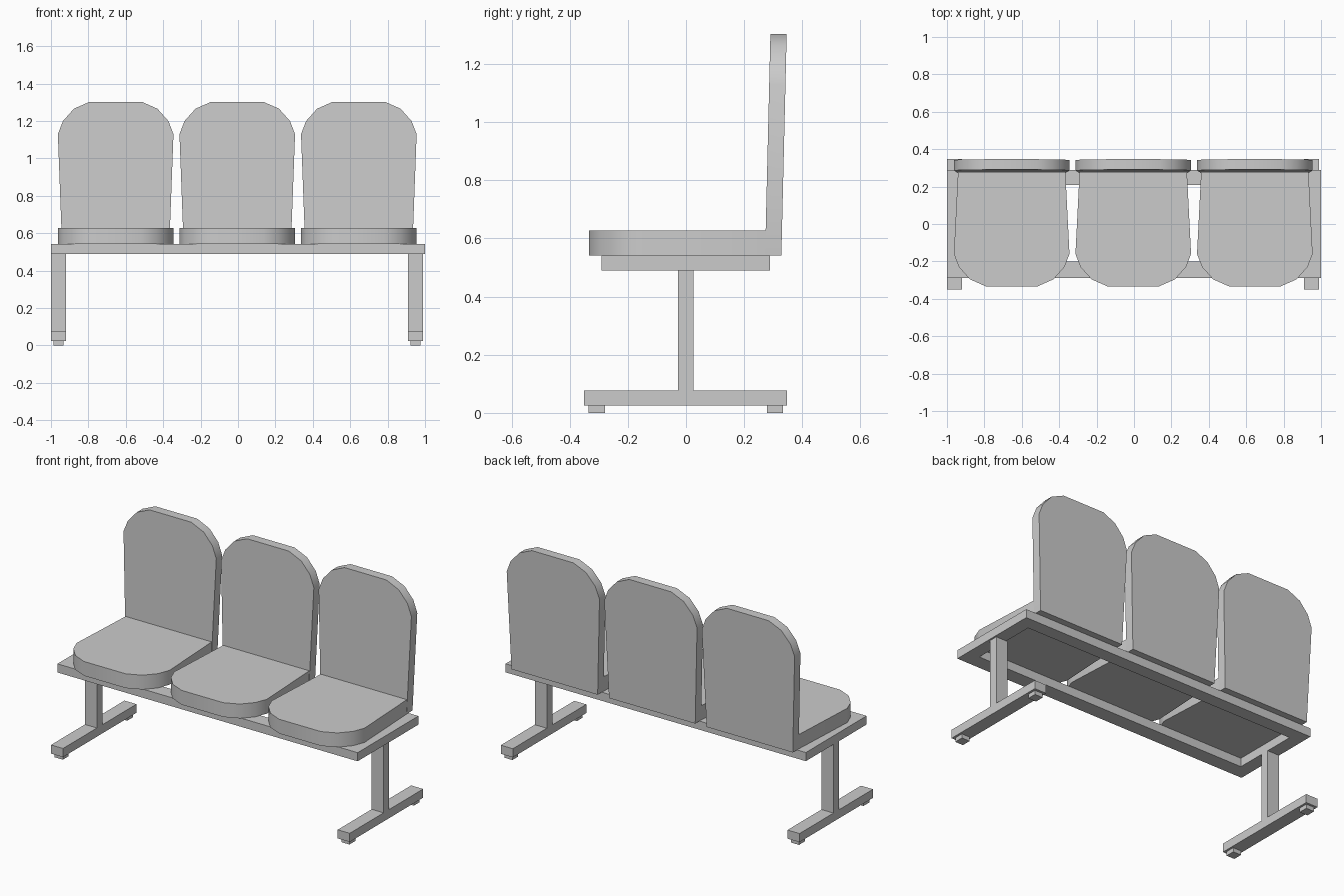
import bpy
import bmesh

if "Cube" in bpy.data.objects:
    bpy.data.objects.remove(bpy.data.objects["Cube"])


def finish(name, bm, smooth=False):
    bmesh.ops.recalc_face_normals(bm, faces=bm.faces)
    mesh = bpy.data.meshes.new(name)
    bm.to_mesh(mesh)
    bm.free()
    obj = bpy.data.objects.new(name, mesh)
    bpy.context.collection.objects.link(obj)
    if smooth:
        bpy.ops.object.select_all(action='DESELECT')
        obj.select_set(True)
        bpy.context.view_layer.objects.active = obj
        bpy.ops.object.shade_smooth_by_angle()
    return obj


def box(name, x, y, z):
    bm = bmesh.new()
    bmesh.ops.create_cube(bm, size=1)
    for v in bm.verts:
        v.co = [(r[0] + r[1]) / 2 + c * (r[1] - r[0]) for r, c in zip((x, y, z), v.co)]
    return finish(name, bm)


def slab(name, half, front, back):
    """Closed slab from a mirrored half outline; front/back map (u, v) to 3D."""
    outline = half + [(-u, v) for u, v in reversed(half)]
    bm = bmesh.new()
    a = [bm.verts.new(front(u, v)) for u, v in outline]
    b = [bm.verts.new(back(u, v)) for u, v in outline]
    bm.faces.new(a)
    bm.faces.new(b[::-1])
    for i in range(len(a)):
        j = (i + 1) % len(a)
        bm.faces.new((a[i], b[i], b[j], a[j]))
    return finish(name, bm, smooth=True)


# Rectangular support frame: long rails with end rails between them
box("front_rail", (-1, 1), (-0.29, -0.2), (0.49, 0.542))
box("back_rail", (-1, 1), (0.208, 0.288), (0.49, 0.542))
for side, x in (("left", (-1, -0.92)), ("right", (0.92, 1))):
    box(side + "_end_rail", x, (-0.2, 0.208), (0.49, 0.542))

# Inverted T legs with foot pads
for side, x in (("left", -0.96), ("right", 0.95)):
    span = (x - 0.04, x + 0.04)
    box(side + "_post", span, (-0.028, 0.025), (0.077, 0.49))
    box(side + "_foot", span, (-0.351, 0.348), (0.025, 0.077))
    for end, y in (("front", -0.307), ("back", 0.306)):
        box(f"{side}_{end}_pad", (x - 0.027, x + 0.027), (y - 0.028, y + 0.028), (0, 0.025))

# Seats and slightly reclined backrests share the same rounded outline
CURVE = [(0.309, 0.173), (0.282, 0.103), (0.223, 0.037), (0.139, 0)]
seat_half = [(0.287, 0.276)] + [(u, d - 0.333) for u, d in CURVE]
back_half = [(0.287, 0.542)] + [(u, 1.303 - d) for u, d in CURVE]


def lean(z):
    return (z - 0.542) * 0.024


for i, cx in enumerate((-0.654, -0.004, 0.646), 1):
    slab(f"seat_{i}", seat_half,
         lambda u, v: (cx + u, v, 0.542), lambda u, v: (cx + u, v, 0.628))
    slab(f"backrest_{i}", back_half,
         lambda u, v: (cx + u, 0.272 + lean(v), v),
         lambda u, v: (cx + u, 0.328 + lean(v), v))
